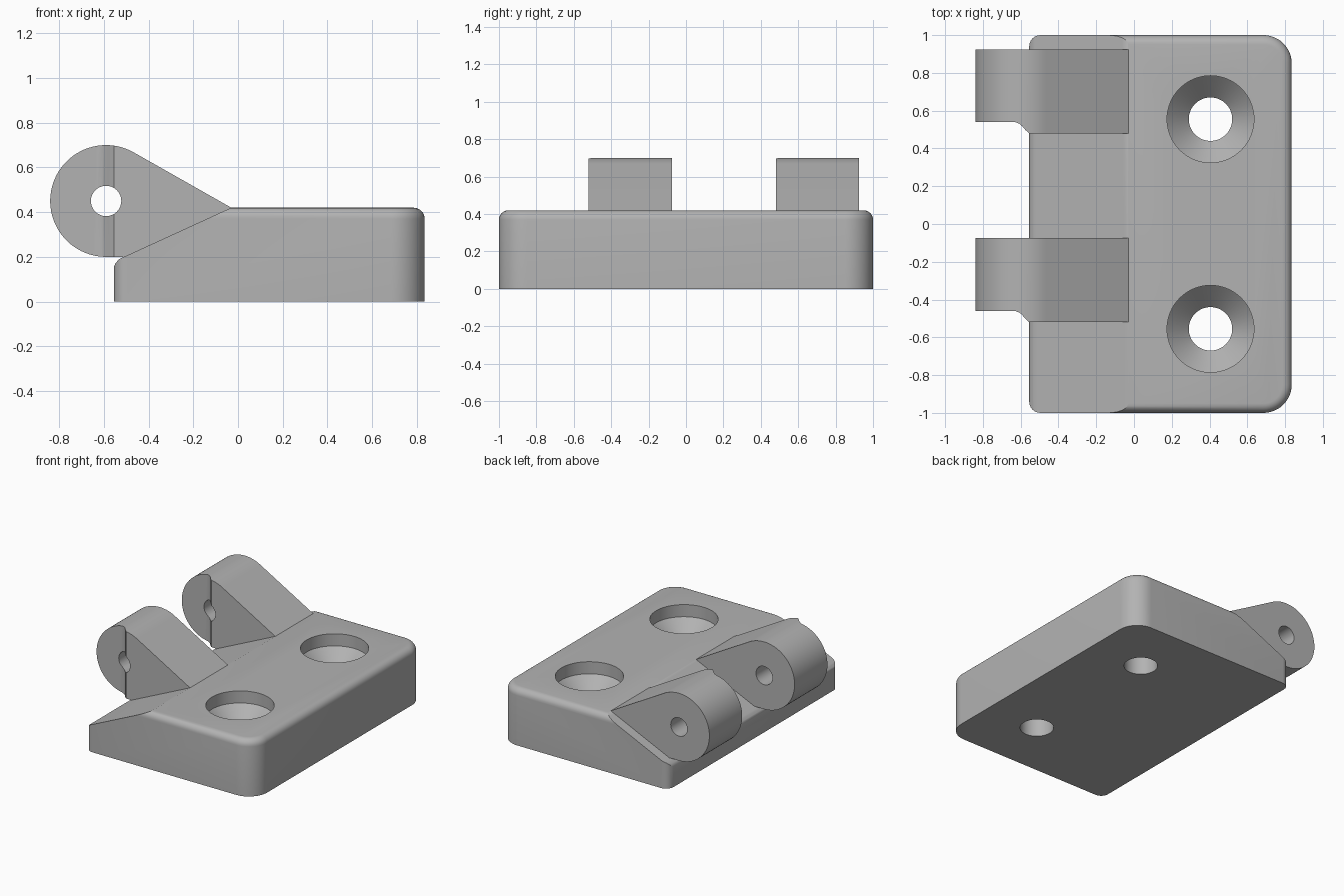
import bpy, bmesh
from math import sin, cos, radians
from mathutils import Vector

default = bpy.data.objects.get("Cube")
if default:
    bpy.data.objects.remove(default, do_unlink=True)

grey = bpy.data.materials.new("plain grey")
grey.use_nodes = True
COLOUR = (0.45, 0.45, 0.45, 1)
grey.diffuse_color = COLOUR
grey.node_tree.nodes["Principled BSDF"].inputs["Base Color"].default_value = COLOUR


def make_object(name, bm):
    bmesh.ops.recalc_face_normals(bm, faces=bm.faces)
    mesh = bpy.data.meshes.new(name)
    bm.to_mesh(mesh)
    bm.free()
    mesh.materials.append(grey)
    obj = bpy.data.objects.new(name, mesh)
    bpy.context.collection.objects.link(obj)
    return obj


def prism(points, axis, low, high):
    """Extrude an outline along y (points are x, z) or z (points are x, y)."""
    bm = bmesh.new()
    place = (lambda a, b: (a, low, b)) if axis == "y" else (lambda a, b: (a, b, low))
    face = bm.faces.new([bm.verts.new(place(*p)) for p in points])
    new = bmesh.ops.extrude_face_region(bm, geom=[face])["geom"]
    shift = Vector((0, high - low, 0)) if axis == "y" else Vector((0, 0, high - low))
    bmesh.ops.translate(bm, vec=shift, verts=[v for v in new if isinstance(v, bmesh.types.BMVert)])
    return bm


def lathe(profile, x, y, steps=64):
    """Turn a radius, height profile around a vertical axis."""
    bm = bmesh.new()
    rings = []
    for r, z in profile:
        rings.append([bm.verts.new((x + r * cos(radians(360 * i / steps)),
                                    y + r * sin(radians(360 * i / steps)), z))
                      for i in range(steps)])
    for a, b in zip(rings, rings[1:]):
        for i in range(steps):
            j = (i + 1) % steps
            bm.faces.new((a[i], a[j], b[j], b[i]))
    bm.faces.new(rings[0])
    bm.faces.new(rings[-1])
    return bm


def arc(cx, cy, r, start, end, steps):
    return [(cx + r * cos(radians(start + (end - start) * i / steps)),
             cy + r * sin(radians(start + (end - start) * i / steps)))
            for i in range(steps + 1)]


def cut(obj, cutters):
    """Subtract the cutters, bake the result and shade it smooth."""
    for cutter in cutters:
        cutter.hide_render = True
        mod = obj.modifiers.new("cut", "BOOLEAN")
        mod.operation, mod.solver, mod.object = "DIFFERENCE", "EXACT", cutter
    graph = bpy.context.evaluated_depsgraph_get()
    graph.update()
    baked = bpy.data.meshes.new_from_object(obj.evaluated_get(graph))
    obj.modifiers.clear()
    obj.data = baked
    for cutter in cutters:
        bpy.data.objects.remove(cutter, do_unlink=True)
    bpy.ops.object.select_all(action="DESELECT")
    obj.select_set(True)
    bpy.context.view_layer.objects.active = obj
    bpy.ops.object.shade_smooth_by_angle(angle=radians(28))


# Base plate: rounded outline with a filleted top edge
LEFT, RIGHT, TOP = -0.555, 0.835, 0.42
SMALL, LARGE = 0.06, 0.15
outline = (arc(RIGHT - LARGE, 1 - LARGE, LARGE, 0, 90, 12)
           + arc(LEFT + SMALL, 1 - SMALL, SMALL, 90, 180, 6)
           + arc(LEFT + SMALL, SMALL - 1, SMALL, 180, 270, 6)
           + arc(RIGHT - LARGE, LARGE - 1, LARGE, 270, 360, 12))
bm = prism(outline, "z", 0, TOP)
rim = [e for e in bm.edges if all(v.co.z > TOP - 0.01 for v in e.verts)]
bmesh.ops.bevel(bm, geom=rim, offset=0.05, segments=6, profile=0.5, affect="EDGES")
base = make_object("base_plate", bm)

# Sloped hinge side and countersunk screw holes
slope = [(0.19, 0.52), (-0.03, TOP), (-0.51, 0.2), (-0.532, 0.189),
         (-0.548, 0.172), (-0.557, 0.15), (-0.8, 0.15), (-0.8, 0.52)]
cutters = [make_object("slope_cutter", prism(slope, "y", -1.2, 1.2))]
screw = [(0.115, -0.1), (0.115, 0.215), (0.23, 0.33), (0.23, 0.6)]
for y in (-0.555, 0.555):
    cutters.append(make_object("screw_cutter", lathe(screw, 0.405, y)))
cut(base, cutters)

# Hinge knuckles: teardrop lugs with a pin hole and a relieved front end
PX, PZ, PR = -0.59, 0.45, 0.25
lug = arc(PX, PZ, PR, 60.4, 270, 48) + [(-0.515, 0.2), (-0.515, 0.15),
                                        (-0.1, 0.3), (-0.03, TOP)]
relief = [(-0.55, -0.01), (-0.555, 0), (-0.575, 0.018), (-0.59, 0.036), (-0.605, 0.05),
          (-0.63, 0.06), (-1, 0.06), (-1, -0.01)]
for name, front in (("front_knuckle", -0.52), ("back_knuckle", 0.48)):
    knuckle = make_object(name, prism(lug, "y", front, front + 0.445))
    pin = make_object("pin_cutter", prism(arc(PX, PZ, 0.068, 0, 348.75, 31), "y",
                                          front - 0.2, front + 0.7))
    end = make_object("relief_cutter", prism([(x, front + y) for x, y in relief],
                                             "z", 0, 1))
    cut(knuckle, [pin, end])
